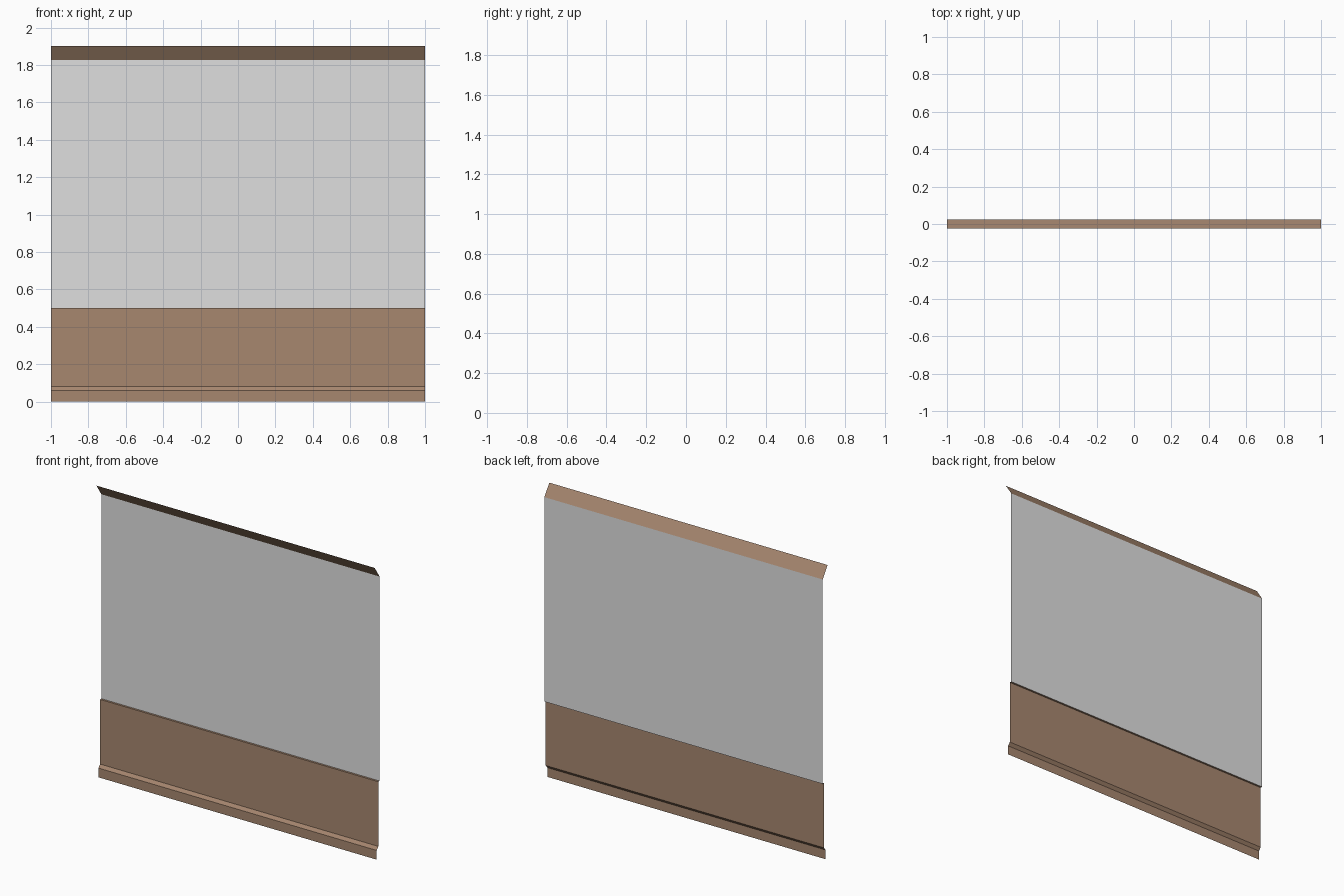
import bpy
import bmesh

if "Cube" in bpy.data.objects:
    bpy.data.objects.remove(bpy.data.objects["Cube"])


def make_material(name, rgb):
    mat = bpy.data.materials.new(name)
    mat.diffuse_color = (*rgb, 1.0)
    mat.use_nodes = True
    mat.node_tree.nodes["Principled BSDF"].inputs["Base Color"].default_value = mat.diffuse_color
    return mat


wood = make_material("brown wood", (0.386, 0.242, 0.159))
plaster = make_material("light grey plaster", (0.74, 0.74, 0.74))


def strip(name, profile, mat):
    """Sweep an open (y, z) profile along x as a single flat-shaded sheet."""
    bm = bmesh.new()
    left = [bm.verts.new((-1, y, z)) for y, z in profile]
    right = [bm.verts.new((1, y, z)) for y, z in profile]
    for i in range(len(profile) - 1):
        # winding makes the normals face the front (-y)
        bm.faces.new((left[i], right[i], right[i + 1], left[i + 1]))
    mesh = bpy.data.meshes.new(name)
    bm.to_mesh(mesh)
    bm.free()
    mesh.materials.append(mat)
    obj = bpy.data.objects.new(name, mesh)
    bpy.context.collection.objects.link(obj)
    return obj


WALL_Y, PANEL_Y, BASE_Y, CROWN_Y = 0.025, 0.012, -0.004, -0.025

# Skirting board with sloped top
strip("skirting_board", [(BASE_Y, 0), (BASE_Y, 0.06), (PANEL_Y, 0.08)], wood)
# Lower wood panel with its small top ledge
strip("lower_panel", [(PANEL_Y, 0.08), (PANEL_Y, 0.5), (WALL_Y, 0.5)], wood)
# Plain upper wall
strip("upper_wall", [(WALL_Y, 0.5), (WALL_Y, 1.828)], plaster)
# Crown moulding leaning out to the front
strip("crown_moulding", [(WALL_Y, 1.828), (CROWN_Y, 1.903)], wood)
